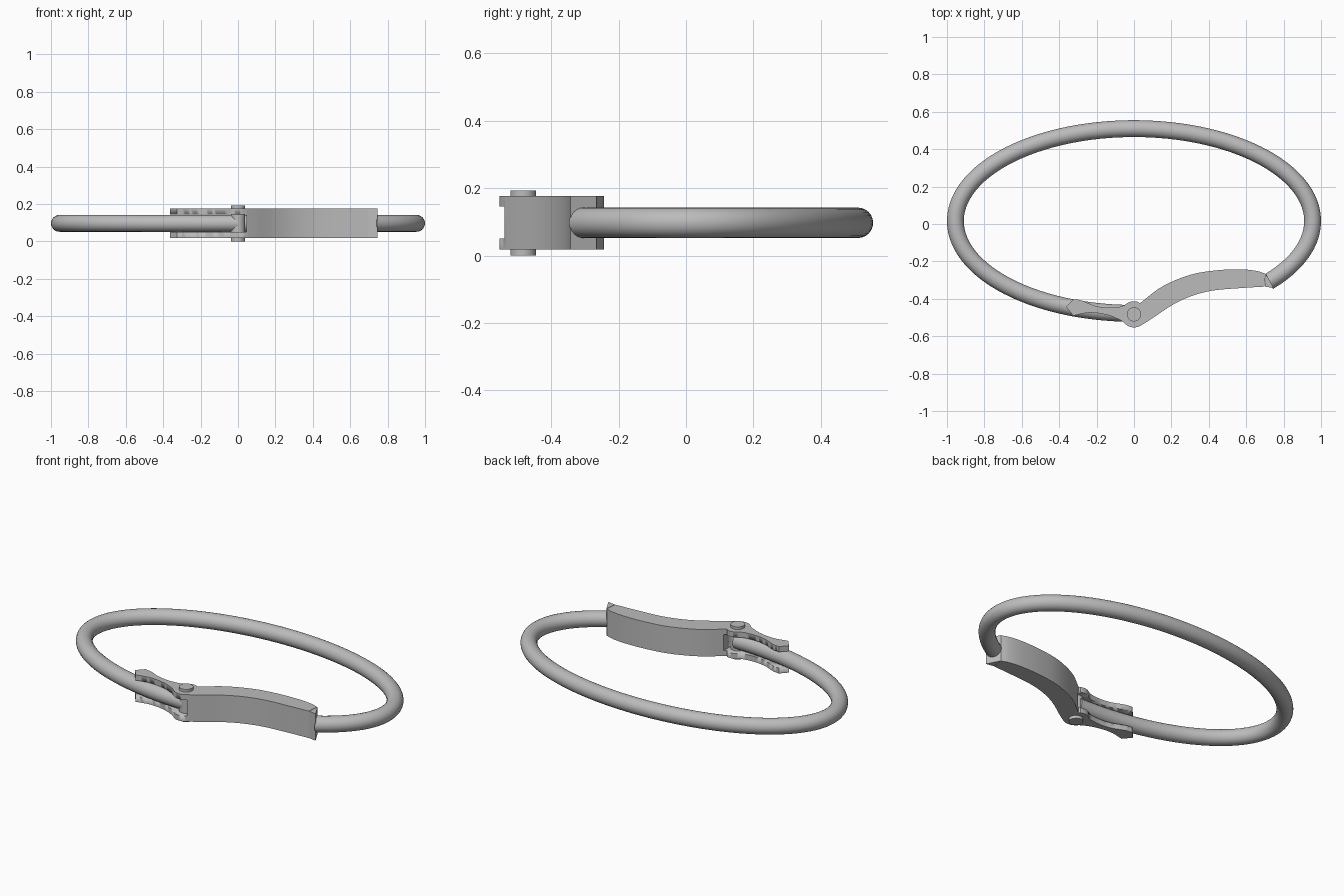
import bpy
import bmesh
import math
from mathutils import Vector

cube = bpy.data.objects.get("Cube")
if cube:
    bpy.data.objects.remove(cube, do_unlink=True)

steel = bpy.data.materials.new("grey_steel")
steel.use_nodes = True
GREY = (0.5, 0.5, 0.5, 1)
steel.diffuse_color = GREY
steel.node_tree.nodes["Principled BSDF"].inputs["Base Color"].default_value = GREY

MID_Z = 0.097
HUB = Vector((0, -0.483))
HUB_R = 0.07


def finish(name, bm, angle=30):
    bmesh.ops.recalc_face_normals(bm, faces=bm.faces)
    mesh = bpy.data.meshes.new(name)
    bm.to_mesh(mesh)
    bm.free()
    mesh.materials.append(steel)
    obj = bpy.data.objects.new(name, mesh)
    bpy.context.collection.objects.link(obj)
    bpy.ops.object.select_all(action='DESELECT')
    obj.select_set(True)
    bpy.context.view_layer.objects.active = obj
    bpy.ops.object.shade_smooth_by_angle(angle=math.radians(angle))
    return obj


def prism(name, outline, z0, z1):
    bm = bmesh.new()
    face = bm.faces.new([bm.verts.new((p[0], p[1], z0)) for p in outline])
    res = bmesh.ops.extrude_face_region(bm, geom=[face])
    verts = [g for g in res["geom"] if isinstance(g, bmesh.types.BMVert)]
    bmesh.ops.translate(bm, verts=verts, vec=(0, 0, z1 - z0))
    return finish(name, bm)


def spline(points, steps=6):
    """Smooth curve through the given points."""
    p = [Vector(q) for q in points]
    p = [2 * p[0] - p[1]] + p + [2 * p[-1] - p[-2]]
    out = []
    for a, b, c, d in zip(p, p[1:], p[2:], p[3:]):
        for i in range(steps):
            t = i / steps
            out.append(0.5 * (2 * b + (c - a) * t + (2 * a - 5 * b + 4 * c - d) * t * t
                              + (3 * b - a - 3 * c + d) * t ** 3))
    return out + [p[-2]]


def hub_arc(start, end, count=10):
    angles = [math.radians(start + (end - start) * i / count) for i in range(count + 1)]
    return [HUB + HUB_R * Vector((math.cos(a), math.sin(a))) for a in angles]


# Open oval ring: swept round tube with capped ends
A, B, CY, TUBE = 0.955, 0.494, 0.016, 0.045
START, END, N, SIDES = -41, 270, 96, 24
bm = bmesh.new()
rings = []
for i in range(N + 1):
    t = math.radians(START + (END - START) * i / N)
    centre = Vector((A * math.cos(t), CY + B * math.sin(t), MID_Z))
    normal = Vector((B * math.cos(t), A * math.sin(t), 0)).normalized()
    ring = []
    for k in range(SIDES):
        u = math.tau * k / SIDES
        offset = normal * math.cos(u) + Vector((0, 0, math.sin(u)))
        ring.append(bm.verts.new(centre + TUBE * offset))
    rings.append(ring)
for r, s in zip(rings, rings[1:]):
    for k in range(SIDES):
        j = (k + 1) % SIDES
        bm.faces.new((r[k], r[j], s[j], s[k]))
bm.faces.new(rings[0])
bm.faces.new(rings[-1])
finish("oval_ring", bm, 40)

# Gate lever: one curved outline, running clockwise from the hub's upper side
gate_top = spline([(0.03, -0.425), (0.15, -0.335), (0.3, -0.272), (0.45, -0.247),
                   (0.58, -0.243), (0.66, -0.252), (0.704, -0.267)])
gate_bottom = spline([(0.697, -0.335), (0.58, -0.342), (0.42, -0.356), (0.3, -0.388),
                      (0.2, -0.436), (0.1, -0.503), (0.045, -0.538)])
arm_bottom = spline([(-0.07, -0.515), (-0.14, -0.487), (-0.235, -0.474), (-0.325, -0.49)])
arm_top = spline([(-0.325, -0.402), (-0.28, -0.409), (-0.21, -0.437),
                  (-0.14, -0.447), (-0.07, -0.442)])
outline = (gate_top + gate_bottom + hub_arc(-58, -140) + arm_bottom
           + [Vector((-0.363, -0.443))] + arm_top + hub_arc(135, 70))
gate = prism("gate_lever", outline, 0.018, 0.177)

# Slot that splits the rear of the lever into two fork arms
slot = prism("slot_cutter", [(-0.5, -0.7), (0.045, -0.7), (0.045, -0.3), (-0.5, -0.3)],
             0.05, 0.145)
slot.hide_render = True
cut = gate.modifiers.new("slot", 'BOOLEAN')
cut.object = slot
cut.operation = 'DIFFERENCE'
cut.solver = 'EXACT'
bpy.context.view_layer.objects.active = gate
bpy.ops.object.modifier_apply(modifier="slot")
bpy.data.objects.remove(slot, do_unlink=True)

# Wedge catch on the free end of the ring
prism("wedge_catch", [(0.706, -0.266), (0.747, -0.343), (0.699, -0.334)], 0.018, 0.177)

# Hinge pin through both fork arms
pin = [HUB + 0.038 * Vector((math.cos(math.tau * i / 32), math.sin(math.tau * i / 32)))
       for i in range(32)]
prism("hinge_pin", pin, 0.0, 0.193)
